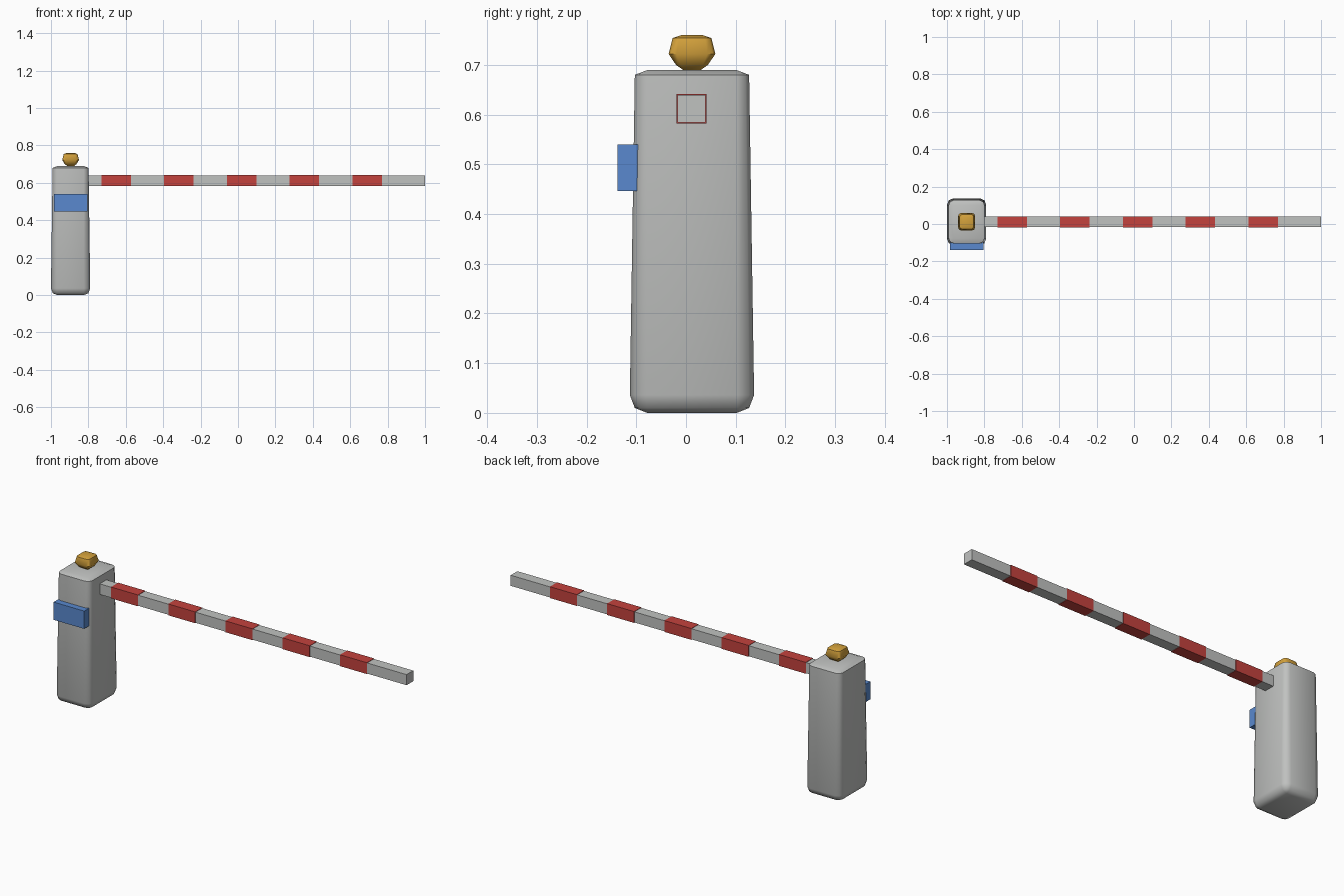
import bpy
import bmesh
import math
from mathutils import Vector

if "Cube" in bpy.data.objects:
    bpy.data.objects.remove(bpy.data.objects["Cube"], do_unlink=True)


def material(name, rgb):
    mat = bpy.data.materials.new(name)
    mat.use_nodes = True
    mat.diffuse_color = (*rgb, 1)
    mat.node_tree.nodes["Principled BSDF"].inputs["Base Color"].default_value = (*rgb, 1)
    return mat


grey = material("light grey", (0.53, 0.54, 0.53))
red = material("red", (0.55, 0.055, 0.048))
blue = material("blue", (0.10, 0.25, 0.62))
amber = material("amber", (0.66, 0.36, 0.045))


def finish(bm, name, mat):
    bmesh.ops.recalc_face_normals(bm, faces=bm.faces[:])
    mesh = bpy.data.meshes.new(name)
    bm.to_mesh(mesh)
    bm.free()
    mesh.materials.append(mat)
    obj = bpy.data.objects.new(name, mesh)
    bpy.context.collection.objects.link(obj)
    return obj


def box(name, low, high, mat):
    low, high = Vector(low), Vector(high)
    bm = bmesh.new()
    bmesh.ops.create_cube(bm, size=1)
    bmesh.ops.scale(bm, vec=high - low, verts=bm.verts)
    bmesh.ops.translate(bm, vec=(low + high) / 2, verts=bm.verts)
    return finish(bm, name, mat)


def rounded_loft(name, centre, rings, mat, steps=2):
    """Stack rounded rectangles given as (half x, half y, corner radius, z)."""
    bm = bmesh.new()
    loops = []
    for hx, hy, r, z in rings:
        loop = []
        for corner, (sx, sy) in enumerate([(1, 1), (-1, 1), (-1, -1), (1, -1)]):
            for k in range(steps + 1):
                a = math.pi / 2 * (corner + k / steps)
                loop.append(bm.verts.new((
                    centre[0] + sx * (hx - r) + r * math.cos(a),
                    centre[1] + sy * (hy - r) + r * math.sin(a), z)))
        loops.append(loop)
    n = len(loops[0])
    for lower, upper in zip(loops, loops[1:]):
        for i in range(n):
            j = (i + 1) % n
            bm.faces.new((lower[i], lower[j], upper[j], upper[i]))
    bm.faces.new(loops[0][::-1])
    bm.faces.new(loops[-1])
    bmesh.ops.remove_doubles(bm, verts=bm.verts[:], dist=0.0005)
    obj = finish(bm, name, mat)
    bpy.ops.object.select_all(action="DESELECT")
    obj.select_set(True)
    bpy.context.view_layer.objects.active = obj
    bpy.ops.object.shade_smooth_by_angle(angle=math.radians(50))
    return obj


centre = (-0.895, 0.012)

# Tapered cabinet with rounded edges
rounded_loft("cabinet", centre, [
    (0.070, 0.090, 0.0, 0.0),
    (0.095, 0.115, 0.024, 0.010),
    (0.105, 0.125, 0.034, 0.036),
    (0.096, 0.115, 0.026, 0.680),
    (0.070, 0.089, 0.0, 0.690)], grey)

# Warning lamp on top
rounded_loft("warning_lamp", centre, [
    (0.015, 0.015, 0.0, 0.688),
    (0.031, 0.032, 0.010, 0.700),
    (0.045, 0.047, 0.016, 0.722),
    (0.037, 0.039, 0.013, 0.754),
    (0.021, 0.021, 0.0, 0.760)], amber)

# Sign on the front
box("front_sign", (-0.984, -0.138, 0.446), (-0.805, -0.09, 0.54), blue)

# Barrier arm with raised red bands
box("barrier_arm", (-0.85, -0.017, 0.584), (1.0, 0.039, 0.640), grey)
for i in range(5):
    x = -0.652 + 0.3355 * i
    box(f"red_band_{i + 1}", (x - 0.079, -0.019, 0.582), (x + 0.079, 0.041, 0.642), red)
